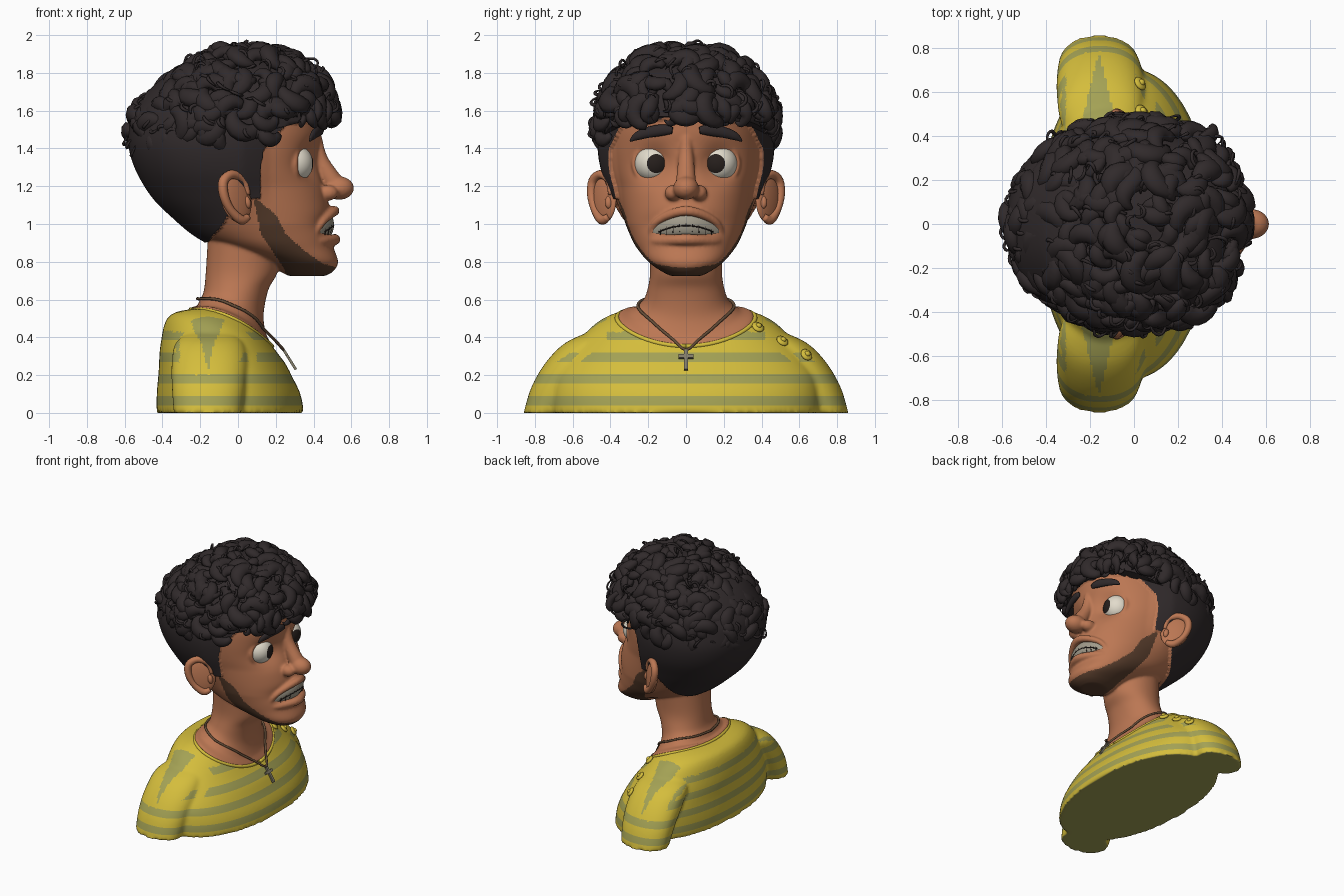
import bpy, bmesh, math, random
from mathutils import Vector as V, Matrix

if "Cube" in bpy.data.objects:
    bpy.data.objects.remove(bpy.data.objects["Cube"])
random.seed(4)

def mat(name, *c):
    m = bpy.data.materials.new(name)
    m.diffuse_color = (*c, 1)
    m.use_nodes = True
    m.node_tree.nodes["Principled BSDF"].inputs["Base Color"].default_value = m.diffuse_color
    return m
SKIN = mat("skin", .50, .185, .087)
HAIR = mat("black hair", .030, .023, .024)
BEARD = mat("stubble brown", .10, .048, .026)
YELLOW = mat("shirt yellow", .66, .51, .045)
OLIVE = mat("shirt olive", .37, .36, .09)
WHITE = mat("eye white", .76, .71, .60)
DARK = mat("pupil dark", .02, .014, .012)
TEETH = mat("teeth grey", .36, .33, .26)
CHAIN = mat("chain brown", .13, .075, .04)
METAL = mat("cross metal", .22, .20, .14)

def spline(pts, n):
    """Catmull-Rom through tuples of any width."""
    out, P = [], [pts[0]] + list(pts) + [pts[-1]]
    for i in range(1, len(P) - 2):
        for k in range(n):
            t = k / n
            out.append([.5 * (2*b + (c-a)*t + (2*a-5*b+4*c-d)*t*t + (3*b-a-3*c+d)*t**3)
                        for a, b, c, d in zip(*P[i-1:i+3])])
    return out + [list(pts[-1])]

def table(t, pts):
    """Piecewise linear lookup."""
    if t <= pts[0][0]: return pts[0][1]
    for (a, u), (b, v) in zip(pts, pts[1:]):
        if t <= b: return u + (v - u) * (t - a) / (b - a)
    return pts[-1][1]

def skin_rings(bm, rings):
    vs = [[bm.verts.new(p) for p in r] for r in rings]
    fs = [bm.faces.new((a[j-1], a[j], b[j], b[j-1])) for a, b in zip(vs, vs[1:]) for j in range(len(a))]
    fs += [bm.faces.new(vs[0][::-1]), bm.faces.new(vs[-1])]
    bmesh.ops.recalc_face_normals(bm, faces=fs)

def loft(bm, rings, sides=96, n=2.15, warp=None):
    """Rings: z, front x, back x, half width, centre y, tilt."""
    out = []
    for z, xf, xb, hy, yc, tilt in spline(rings, 6):
        ring = []
        for j in range(sides):
            a = math.tau * j / sides
            c, s = [math.copysign(abs(q) ** (2 / n), q) for q in (math.cos(a), math.sin(a))]
            x = (xf + xb) / 2 + (xf - xb) / 2 * c
            p = V((x, yc + hy * s, z + tilt * x - .12 * tilt * s * s))
            ring.append(warp(p) if warp else p)
        out.append(ring)
    skin_rings(bm, out)

def tube(bm, pts, sides=8, ref=(0, 0, 1), flat=1.0):
    """Tube through x, y, z, radius points."""
    ref, out = V(ref), []
    for i, p in enumerate(pts):
        t = (V(pts[min(i+1, len(pts)-1)][:3]) - V(pts[max(i-1, 0)][:3])).normalized()
        u = t.cross(ref)
        u = u.normalized() if u.length > .05 else t.orthogonal().normalized()
        v = u.cross(t)
        out.append([V(p[:3]) + p[3] * (u * math.cos(a) + v * flat * math.sin(a))
                    for a in (math.tau * j / sides for j in range(sides))])
    skin_rings(bm, out)

def ball(bm, c, r, rot=Matrix(), seg=32):
    m = Matrix.Translation(c) @ rot @ Matrix.Diagonal((*r, 1))
    return bmesh.ops.create_uvsphere(bm, u_segments=seg, v_segments=seg // 2, radius=1, matrix=m)["verts"]

def finish(bm, name, *mats, smooth=True):
    me = bpy.data.meshes.new(name)
    bm.to_mesh(me); bm.free()
    for m in mats: me.materials.append(m)
    for p in me.polygons: p.use_smooth = smooth
    o = bpy.data.objects.new(name, me)
    bpy.context.collection.objects.link(o)
    return o

def fuse(bm, voxel, its):
    """Voxel union plus smoothing, returned as a fresh bmesh."""
    o = finish(bm, "temp")
    r = o.modifiers.new("r", "REMESH"); r.mode = "VOXEL"; r.voxel_size = voxel
    s = o.modifiers.new("s", "SMOOTH"); s.iterations = its; s.factor = .5
    dg = bpy.context.evaluated_depsgraph_get()
    out = bmesh.new()
    out.from_mesh(bpy.data.meshes.new_from_object(o.evaluated_get(dg)))
    bpy.data.objects.remove(o)
    return out

def sculpt(p):
    """Narrow the face, press eye sockets and mouth into its front."""
    if p.x > .02 and p.z > 1.0:
        p.y *= 1 - .09 * min(1, (p.x - .02) / .15) * min(1, (p.z - 1) / .2)
    if p.x > .1:
        g = lambda y, z, sy, sz: math.exp(-((p.y-y)/sy)**2 - ((p.z-z)/sz)**2)
        p.x -= .062 * (g(.172, 1.32, .09, .085) + g(-.172, 1.32, .09, .085)) + .055 * g(0, .995, .16, .05)
    return p

# Head and neck
bm = bmesh.new()
loft(bm, [(.725, .46, .27, .08, 0, 0), (.75, .505, .22, .13, 0, 0), (.80, .53, .15, .20, 0, 0),
          (.88, .505, -.08, .265, 0, 0), (.95, .50, -.22, .30, 0, 0), (1.05, .49, -.34, .34, 0, 0),
          (1.15, .47, -.44, .38, 0, 0), (1.28, .435, -.52, .43, 0, 0), (1.4, .43, -.56, .45, 0, 0),
          (1.5, .44, -.56, .44, 0, 0), (1.6, .43, -.53, .41, 0, 0), (1.75, .33, -.40, .33, 0, 0),
          (1.84, .12, -.2, .14, 0, 0)], 160, warp=sculpt)
loft(bm, [(.3, .1, -.15, .2, 0, 0), (.425, .18, -.245, .36, 0, -.45), (.475, .15, -.22, .285, 0, -.4),
          (.55, .135, -.2, .232, 0, -.25), (.65, .16, -.18, .205, 0, 0), (.75, .21, -.17, .190, 0, 0),
          (.92, .22, -.16, .2, 0, 0)])
# Nose, lips and eyelid rims
ball(bm, (.535, 0, 1.19), (.079, .068, .062))
tube(bm, spline([(.415, 0, 1.46, .03), (.435, 0, 1.34, .042), (.51, 0, 1.21, .055)], 5), 16)
for s in (1, -1):
    ball(bm, (.475, s * .07, 1.165), (.055, .043, .042))
    d = V((.93, s * .36, 0))
    side = V((-d.y, d.x, 0))
    c = V((.298, s * .172, 1.32)) + d * .04
    tube(bm, [(*(c + side * math.cos(a) * .094 + V((0, 0, math.sin(a) * .09))), .017)
              for a in (math.tau * k / 28 for k in range(29))], 8, d)
for lip in ([(.385, -.195, .925, .018), (.45, -.15, 1.015, .021), (.512, 0, 1.07, .027)],
            [(.385, -.195, .91, .018), (.455, -.135, .912, .025), (.513, 0, .918, .03)]):
    tube(bm, spline(lip + [(x, -y, z, r) for x, y, z, r in lip[1::-1]], 6), 12)
bm = fuse(bm, .009, 5)
hair_x = [(.87, -.2), (1.0, -.08), (1.1, -.03), (1.135, .0), (1.14, .115), (1.3, .11), (1.4, .13), (1.53, .25), (1.6, .7)]
beard_top = [(.1, 1.13), (.2, 1.05), (.25, .95), (.35, .86), (.45, .79), (.54, .765)]
beard_low = [(.085, 1.12), (.12, .95), (.24, .77), (.27, .7)]
hairy = set()
for f in bm.faces:
    x, y, z = f.calc_center_median()
    if z > .87 and x < table(z, hair_x):
        f.material_index = 1
        hairy.update(f.verts)
    elif x > .085 and table(x, beard_low) < z < table(x, beard_top):
        f.material_index = 2
bm.normal_update()
for v, n in [(v, v.normal.copy()) for v in hairy]:
    v.co += n * .018
head = finish(bm, "head", SKIN, HAIR, BEARD)

# Ears
for s, side in ((1, "left"), (-1, "right")):
    bm = bmesh.new()
    e1, n = V((-.79, .61 * s, 0)), V((.61, .79 * s, 0))
    c = V((-.012, s * .433, 1.135))
    up = V((-.16, 0, .98))
    rot = Matrix((e1, n, up)).transposed().to_4x4()
    ball(bm, c, (.1, .028, .13), rot)
    tube(bm, spline([(*(c + e1 * a + up * b + n * .016), r) for a, b, r in
         ((-.075, .02, .012), (-.06, .1, .02), (.01, .13, .024), (.075, .095, .026), (.088, .02, .025),
          (.06, -.06, .022), (.0, -.115, .026), (-.05, -.1, .018))], 4), 10, n)
    ball(bm, c - e1 * .06 - up * .02 + n * .015, (.02, .022, .035), rot, 16)
    finish(bm, side + "_ear", SKIN)

    # Eyes with a dark cap facing the gaze
    bm = bmesh.new()
    gaze = V((1, -.17 * s, 0)).normalized()
    c = V((.298, s * .172, 1.32))
    ball(bm, c, (.1, .1, .1), gaze.to_track_quat("Z", "Y").to_matrix().to_4x4(), 48)
    for f in bm.faces:
        f.material_index = int((f.calc_center_median() - c).normalized().dot(gaze) > .89)
    finish(bm, side + "_eye", WHITE, DARK)

    # Eyebrows snapped to the forehead
    bm = bmesh.new()
    pts = []
    for y, z, r in spline([(.072, 1.495, .018), (.12, 1.498, .03), (.2, 1.485, .029), (.26, 1.465, .022), (.295, 1.44, .006)], 4):
        p = head.closest_point_on_mesh(V((.5, s * y, z)))[1]
        pts.append((p.x + .008, s * y, z, r))
    tube(bm, pts, 10, (1, .4 * s, 0), .6)
    finish(bm, side + "_eyebrow", HAIR)

# Teeth with dark gaps
tx = lambda y: .482 - 2.3 * y * y
tz = lambda y: .995 - 1.6 * y * y
bm = bmesh.new()
tube(bm, [(tx(y), y, tz(y), .058 - .7 * y * y) for y in (k * .017 for k in range(-10, 11))], 14, (1, 0, 0), .45)
finish(bm, "teeth", TEETH)
bm = bmesh.new()
tube(bm, [(tx(y) + .024, y, tz(y) - .004, .004) for y in (k * .016 for k in range(-9, 10))], 6)
for k in range(-4, 5):
    y = k * .034
    tube(bm, [(tx(y) + q, y, tz(y) + h, .0025) for q, h in ((.018, -.036), (.025, 0), (.018, .036))], 5, (0, 1, 0))
finish(bm, "teeth_gaps", DARK)

# Curly hair: dome base, thick clumps and loose thin loops
low = [(-.5, 1.41), (0, 1.45), (.3, 1.53), (.5, 1.58)]
def dome(d):
    p = 2 + .9 * max(d.x, 0)
    r = sum(abs(q) ** p for q in d) ** (-1 / p)
    shear = .3 * max(-d.x, 0) * d.z * .39
    return V((-.03 + .49 * r * d.x + shear, .44 * r * d.y, 1.52 + .385 * r * d.z - .07 * max(d.z, 0) * max(-d.x, 0)))
bm = bmesh.new()
bmesh.ops.create_icosphere(bm, subdivisions=5, radius=1)
for v in bm.verts:
    v.co = dome(v.co.normalized())
    v.co.z = max(v.co.z, table(v.co.x, low))
N = 640
for i in range(N):
    h = 1 - 2 * (i + .5) / N
    a = i * 2.39996
    d = V((math.cos(a) * math.sqrt(1 - h*h), math.sin(a) * math.sqrt(1 - h*h), h))
    p = dome(d)
    if p.z < table(p.x, low) + .01: continue
    n = V((d.x / .49, d.y / .43, d.z / .39)).normalized()
    t1 = n.orthogonal().normalized()
    t2 = n.cross(t1)
    thin = i % 3 == 0
    size, a0, turn = random.uniform(.8, 1.35), random.uniform(0, 6.3), random.choice((-1, 1)) * random.uniform(2.4, 4)
    if thin: t1 = (t1 * .6 + n * .5).normalized()
    pts = []
    for k in range(11):
        f = k / 10
        R = (.042 if thin else .07) * size * (1 - .35 * f)
        q = p + (t1 * math.cos(a0 + turn * f) + t2 * math.sin(a0 + turn * f)) * R
        q += n * ((.03 if thin else .004) + .028 * math.sin(math.pi * f))
        pts.append((*q, (.01 if thin else .042 * size) * math.sin(math.pi * (.12 + .85 * f)) ** .8))
    tube(bm, pts, 5 if thin else 8, n, .75)
# Fringe locks hanging over the forehead
for k in range(-7, 8):
    y = k * .055 + random.uniform(-.015, .015)
    x = .47 - 1.0 * y * y
    w = random.choice((-1, 1)) * .045
    tube(bm, spline([(x - .02, y, 1.68, .03), (x + .03, y + w * .6, 1.62, .04), (x + .03, y + w, 1.57, .03),
                     (x + .01, y + w * .3, 1.535 + random.uniform(-.01, .02), .018), (x, y - w * .4, 1.55, .004)], 4), 8, (1, 0, 0), .7)
finish(bm, "curly_hair", HAIR)

# Shirt: torso and sleeve stubs fused, then cut along the stripe edges
bm = bmesh.new()
loft(bm, [(0, .35, -.43, .71, 0, 0), (.1, .33, -.43, .71, 0, 0), (.2, .29, -.42, .69, 0, -.05),
          (.3, .25, -.41, .61, 0, -.15), (.385, .21, -.37, .49, 0, -.33), (.436, .18, -.25, .37, 0, -.45)])
for s in (1, -1):
    loft(bm, [(0, .02, -.34, .13, s * .73, 0), (.14, .04, -.35, .145, s * .672, 0), (.27, .05, -.35, .16, s * .58, 0),
              (.37, .03, -.33, .15, s * .49, 0), (.43, -.03, -.25, .08, s * .43, 0)], 48)
bm = fuse(bm, .013, 4)
for z in [k * .115 + q for k in range(5) for q in (.04, .09)]:
    bmesh.ops.bisect_plane(bm, geom=bm.verts[:] + bm.edges[:] + bm.faces[:], plane_co=(0, 0, z), plane_no=(0, 0, 1))
for v in bm.verts: v.co.z = max(v.co.z, 0)
bm.normal_update()
for f in bm.faces:
    x, y, z = f.calc_center_median()
    y = abs(y)
    if f.normal.z > .5 and y > .42 and x < .1:  # wedges running down the shoulder
        f.material_index = int(abs(x + .16) < .09 - .25 * (y - .42) or x < -.31)
    else:
        f.material_index = int(.04 < z < .43 and (z - .04) % .115 < .05 or z < .004)
shirt = finish(bm, "striped_shirt", YELLOW, OLIVE)
bm = bmesh.new()
rim = []
for k in range(65):
    a = math.tau * k / 64
    x, s = -.035 + .215 * math.cos(a), math.sin(a)
    rim.append((x, .366 * s, .434 - .45 * x + .054 * s * s, .012))
tube(bm, rim, 10)
finish(bm, "collar", YELLOW)

# Shoulder buttons
bm = bmesh.new()
for y, z in ((.39, .47), (.53, .41), (.66, .33)):
    _, p, n, _ = shirt.closest_point_on_mesh(V((.06, y, z)))
    rot = n.to_track_quat("Z", "Y").to_matrix().to_4x4()
    ball(bm, p + n * .008, (.034, .034, .014), rot, 20)
    ball(bm, p + n * .02, (.016, .016, .012), rot, 12)
finish(bm, "shoulder_buttons", YELLOW)

# Necklace resting on the neck, and its cross
bm = bmesh.new()
half = [(-.215, 0, .605, .008), (-.16, .15, .595, .008), (-.03, .25, .565, .008), (.1, .17, .475, .008),
        (.19, .07, .39, .008), (.24, 0, .335, .008)]
chain = []
for x, y, z, r in spline(half + [(x, -y, z, r) for x, y, z, r in half[-2::-1]], 6):
    _, p, n, _ = head.closest_point_on_mesh(V((x, y, z)))
    if x < .16 and (V((x, y, z)) - p).dot(n) < .007: x, y, z = p + n * .007
    chain.append((x, y, z, r))
tube(bm, chain, 8)
finish(bm, "necklace", CHAIN)
bm = bmesh.new()
tilt = Matrix.Translation((.275, 0, .28)) @ Matrix.Rotation(math.radians(-32), 4, "Y")
for c, d in (((0, 0, 0), (.014, .02, .12)), ((0, 0, .022), (.0138, .078, .02))):
    bmesh.ops.create_cube(bm, size=1, matrix=tilt @ Matrix.Translation(c) @ Matrix.Diagonal((*d, 1)))
finish(bm, "cross_pendant", METAL, smooth=False)
